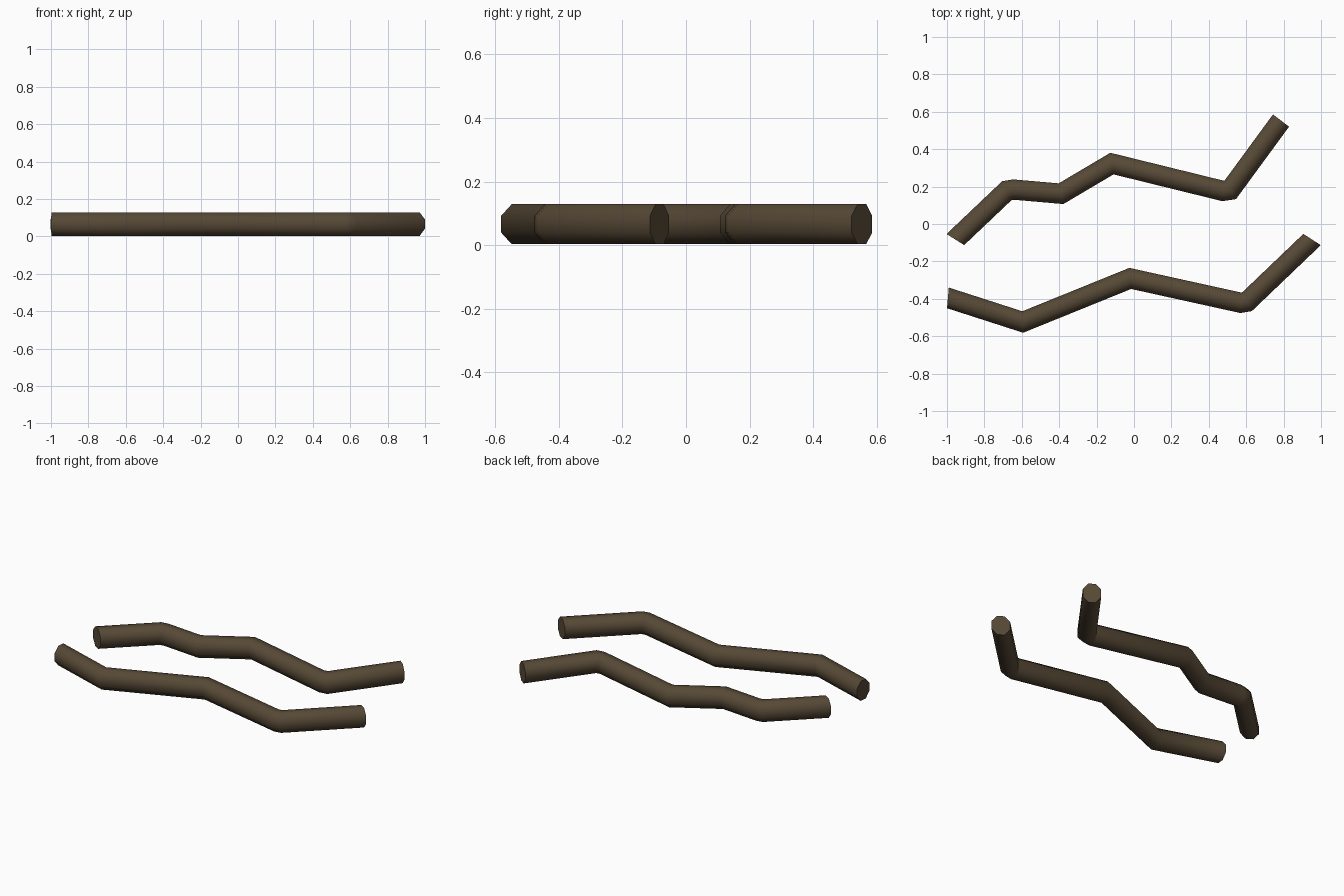
import bpy, bmesh, math
from mathutils import Vector

if "Cube" in bpy.data.objects:
    bpy.data.objects.remove(bpy.data.objects["Cube"])

brown = bpy.data.materials.new("dark_brown")
brown.diffuse_color = (0.093, 0.065, 0.036, 1)
brown.use_nodes = True
brown.node_tree.nodes["Principled BSDF"].inputs["Base Color"].default_value = brown.diffuse_color

SIDES = 8
HALF_W, HALF_H, MID_Z = 0.054, 0.063, 0.066


def bent_bar(name, path, start_angle, end_angle):
    """Sweep an octagon along a flat path, mitring the bends; end cuts follow the given angles."""
    pts = [Vector(p) for p in path]
    dirs = [(b - a).normalized() for a, b in zip(pts, pts[1:])]
    bm = bmesh.new()
    rings = []
    for i, p in enumerate(pts):
        if i == 0 or i == len(pts) - 1:
            a = math.radians(start_angle if i == 0 else end_angle)
            n = Vector((math.cos(a), math.sin(a)))
        else:
            n = (dirs[i - 1] + dirs[i]).normalized()
        side = Vector((-n.y, n.x))
        stretch = 1 / n.dot(dirs[min(i, len(dirs) - 1)])
        ring = []
        for k in range(SIDES):
            t = math.tau * (k + 0.5) / SIDES
            c = math.cos(math.pi / SIDES)
            q = p + side * (math.cos(t) / c * HALF_W * stretch)
            ring.append(bm.verts.new((q.x, q.y, MID_Z + math.sin(t) / c * HALF_H)))
        rings.append(ring)
    for r, s in zip(rings, rings[1:]):
        for k in range(SIDES):
            j = (k + 1) % SIDES
            bm.faces.new((r[k], r[j], s[j], s[k]))
    # end caps
    bm.faces.new(rings[0])
    bm.faces.new(rings[-1])
    bmesh.ops.recalc_face_normals(bm, faces=bm.faces)
    me = bpy.data.meshes.new(name)
    bm.to_mesh(me)
    bm.free()
    me.materials.append(brown)
    ob = bpy.data.objects.new(name, me)
    bpy.context.collection.objects.link(ob)
    bpy.context.view_layer.objects.active = ob
    ob.select_set(True)
    bpy.ops.object.shade_smooth_by_angle(angle=math.radians(60))
    ob.select_set(False)


# rear bar; the tight bends have two close points
bent_bar("rear_bent_bar",
         [(-0.955, -0.083), (-0.68, 0.178), (-0.645, 0.184), (-0.39, 0.162),
          (-0.118, 0.323), (0.475, 0.177), (0.515, 0.183), (0.786, 0.553)], 58, 53)
# front bar
bent_bar("front_bent_bar",
         [(-0.995, -0.395), (-0.595, -0.524), (-0.02, -0.291),
          (0.57, -0.421), (0.605, -0.415), (0.952, -0.083)], -5, 57)
